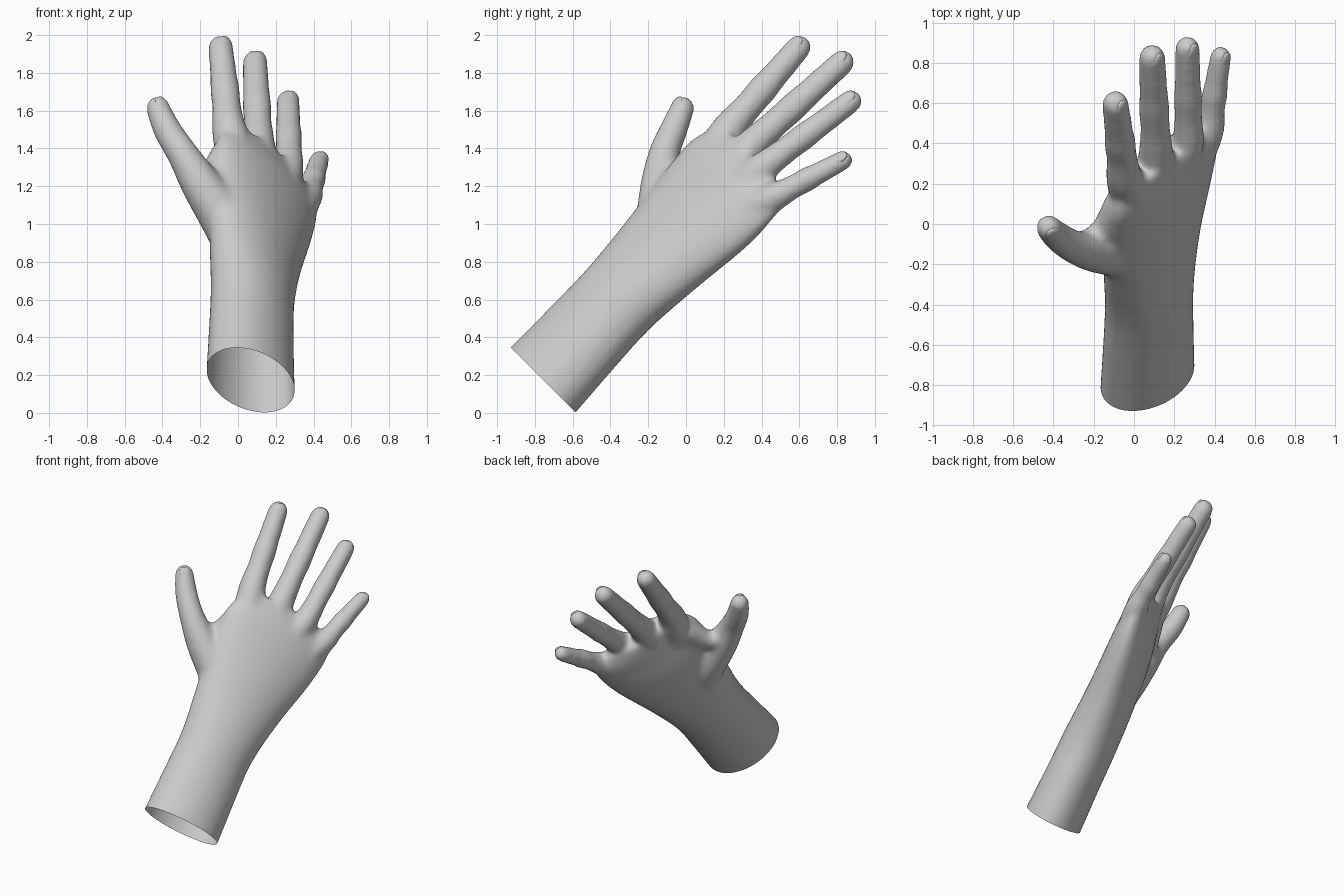
import bpy, bmesh, math
from mathutils import Vector, Matrix

if "Cube" in bpy.data.objects:
    bpy.data.objects.remove(bpy.data.objects["Cube"])

R2 = math.sqrt(0.5)
ARM = Vector((0, R2, R2))                    # forearm direction
UP = Vector((0, -R2, R2))
ACROSS = Vector((0.66, 0, 0)) - UP * 0.75    # index side to little-finger side
BACK = Vector((0.75, 0, 0)) + UP * 0.66      # out of the back of the hand


def smooth_path(rows, steps=4):
    # Catmull-Rom through rows of numbers
    rows = [Vector(r) for r in rows]
    out = []
    for i in range(len(rows) - 1):
        p0, p1, p2 = rows[max(i - 1, 0)], rows[i], rows[i + 1]
        p3 = rows[min(i + 2, len(rows) - 1)]
        for k in range(steps):
            t = k / steps
            out.append(0.5 * (2 * p1 + (p2 - p0) * t + (2 * p0 - 5 * p1 + 4 * p2 - p3) * t * t
                              + (3 * p1 - p0 - 3 * p2 + p3) * t ** 3))
    return out + [rows[-1]]


def loft(bm, rings):
    loops = [[bm.verts.new(p) for p in r] for r in rings]
    n = len(loops[0])
    for a, b in zip(loops, loops[1:]):
        for i in range(n):
            j = (i + 1) % n
            bm.faces.new((a[i], a[j], b[j], b[i]))
    bm.faces.new(loops[0][::-1])
    bm.faces.new(loops[-1])


def ring(center, u, v, a, b, n=40):
    return [center + u * a * math.cos(t) + v * b * math.sin(t)
            for t in (2 * math.pi * i / n for i in range(n))]


def digit(bm, points):
    # tapered tube through (x, y, z, radius), closed by a rounded tip
    points = smooth_path(points)
    pts = [p.xyz for p in points]
    rings = []
    for i, p in enumerate(pts):
        t = (pts[min(i + 1, len(pts) - 1)] - pts[max(i - 1, 0)]).normalized()
        u = t.cross(BACK).normalized()
        rings.append(ring(p, u, t.cross(u), points[i][3], points[i][3]))
    d = (pts[-1] - pts[-2]).normalized()
    u = d.cross(BACK).normalized()
    r = points[-1][3]
    for k in range(1, 6):
        a = k * math.pi / 11
        rings.append(ring(pts[-1] + d * r * math.sin(a), u, d.cross(u),
                          r * math.cos(a), r * math.cos(a)))
    loft(bm, rings)


# forearm and palm: (along, x, height, half width, half thickness)
sections = [(-0.60, 0.065, 0.655, 0.277, 0.20), (-0.41, 0.067, 0.658, 0.275, 0.197),
            (-0.1, 0.071, 0.67, 0.265, 0.188), (0.18, 0.076, 0.68, 0.262, 0.184),
            (0.5, 0.088, 0.685, 0.31, 0.168), (0.83, 0.12, 0.69, 0.372, 0.147),
            (1.03, 0.147, 0.70, 0.388, 0.122), (1.13, 0.155, 0.70, 0.36, 0.10),
            (1.21, 0.125, 0.74, 0.28, 0.075)]
bm = bmesh.new()
loft(bm, [ring(Vector((x, 0, 0)) + UP * v + ARM * c, ACROSS, BACK, a, b)
          for c, x, v, a, b in smooth_path(sections)])

# fingers: base, tip, base radius, tip radius
fingers = [((-0.05, 0.24, 1.52), (-0.092, 0.598, 1.936), 0.090, 0.066),
           ((0.11, 0.36, 1.43), (0.09, 0.828, 1.857), 0.086, 0.066),
           ((0.27, 0.42, 1.31), (0.265, 0.873, 1.650), 0.080, 0.062),
           ((0.375, 0.48, 1.15), (0.43, 0.832, 1.338), 0.076, 0.053)]
nails = []
wrist = Vector((0.1, -0.2, 0.8))
for base, tip, r0, r1 in fingers:
    b, t = Vector(base), Vector(tip)
    path = [(b.lerp(wrist, 0.5), r0 * 0.95), (b.lerp(wrist, 0.15), r0 * 1.1), (b, r0)]
    path += [(b.lerp(t, f), r0 + (r1 - r0) * k)
             for f, k in ((0.25, 0.55), (0.45, 0.45), (0.62, 0.75), (0.76, 0.8), (1, 1))]
    digit(bm, [(*p, r) for p, r in path])
    nails.append((t, t - b, BACK, r1))

# thumb and the web joining it to the index finger
thumb = [(0.04, -0.24, 0.72, 0.10), (-0.04, -0.145, 0.97, 0.13), (-0.19, -0.135, 1.2, 0.108),
         (-0.293, -0.115, 1.37, 0.084), (-0.375, -0.065, 1.5, 0.075), (-0.424, -0.018, 1.615, 0.064)]
digit(bm, thumb)
tip = Vector(thumb[-1][:3])
nails.append((tip, tip - Vector(thumb[-2][:3]), Vector((0.3, -0.5, 0.8)), 0.064))
digit(bm, [(-0.26, -0.10, 1.30, 0.055), (-0.155, -0.035, 1.265, 0.065), (-0.07, 0.10, 1.36, 0.08)])

bmesh.ops.recalc_face_normals(bm, faces=bm.faces)
mesh = bpy.data.meshes.new("hand")
bm.to_mesh(mesh)
bm.free()
hand = bpy.data.objects.new("hand", mesh)
bpy.context.collection.objects.link(hand)

# fuse into one skin and soften the webs
rm = hand.modifiers.new("fuse", "REMESH")
rm.mode, rm.voxel_size = "VOXEL", 0.014
sm = hand.modifiers.new("soften", "SMOOTH")
sm.factor, sm.iterations = 0.5, 22
dg = bpy.context.evaluated_depsgraph_get()
skin = bpy.data.meshes.new_from_object(hand.evaluated_get(dg))
hand.modifiers.clear()
hand.data = skin

# open wrist cut
bm = bmesh.new()
bm.from_mesh(skin)
bmesh.ops.bisect_plane(bm, geom=bm.verts[:] + bm.edges[:] + bm.faces[:], dist=1e-5,
                       plane_co=ARM * -0.412, plane_no=ARM, clear_inner=True)
bm.to_mesh(skin)
bm.free()
skin.shade_smooth()

# fingernails, almost flush with the skin
bm = bmesh.new()
for t, d, up, r in nails:
    d = d.normalized()
    side = d.cross(up).normalized()
    n = side.cross(d)
    m = Matrix((side * r * 0.62, d * r * 0.85, n * r * 0.3)).transposed().to_4x4()
    m.translation = t - d * r * 0.15 + n * r * 0.65
    bmesh.ops.create_uvsphere(bm, u_segments=20, v_segments=12, radius=1, matrix=m)
mesh = bpy.data.meshes.new("fingernails")
bm.to_mesh(mesh)
bm.free()
mesh.shade_smooth()
bpy.context.collection.objects.link(bpy.data.objects.new("fingernails", mesh))
